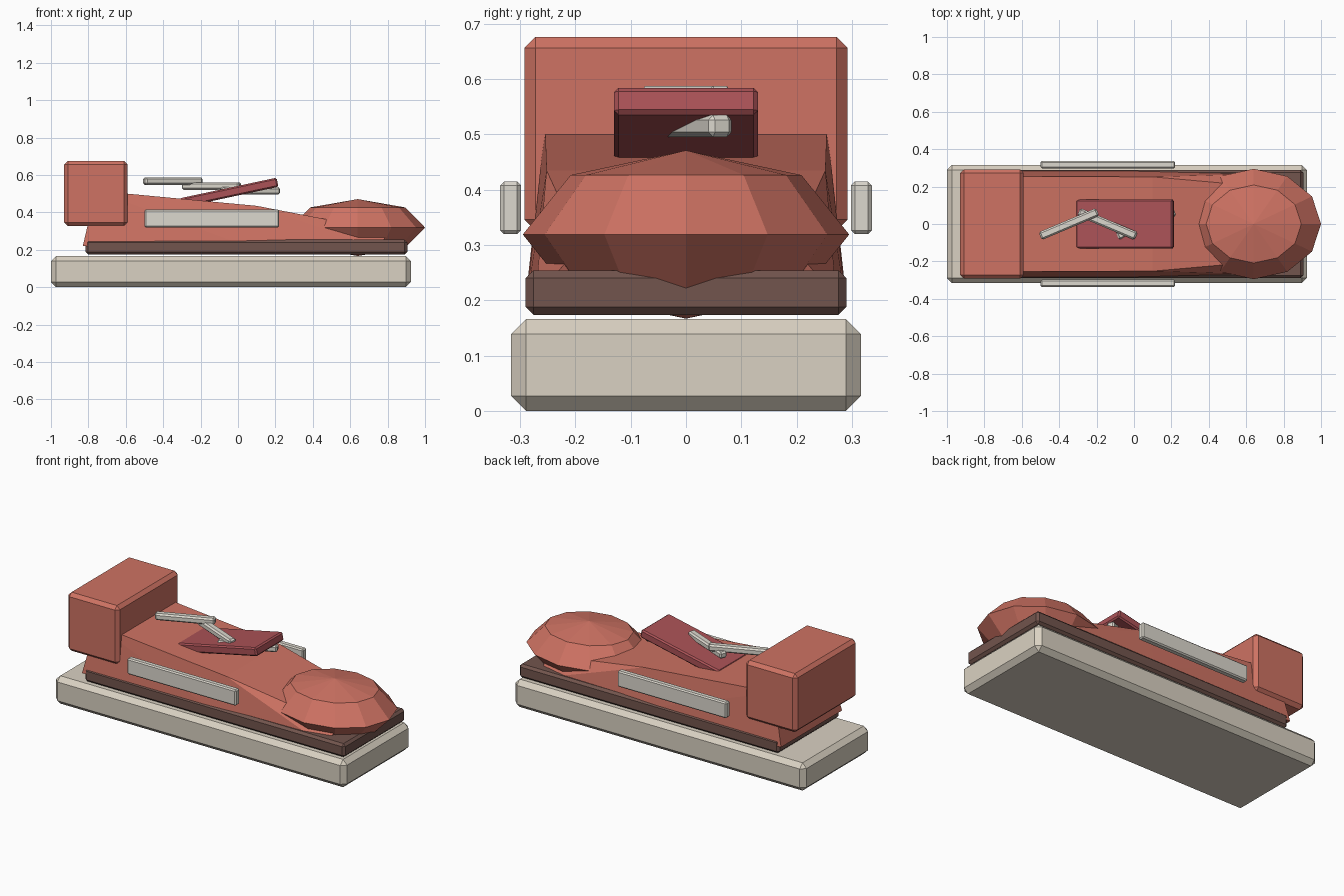
import bpy, bmesh
from math import cos, sin
from mathutils import Matrix, Vector

if "Cube" in bpy.data.objects:
    bpy.data.objects.remove(bpy.data.objects["Cube"])


def material(name, rgb):
    m = bpy.data.materials.new(name)
    m.diffuse_color = (*rgb, 1)
    m.use_nodes = True
    m.node_tree.nodes["Principled BSDF"].inputs["Base Color"].default_value = m.diffuse_color
    return m


CREAM = material("cream", (0.70, 0.64, 0.54))
BROWN = material("brown", (0.17, 0.09, 0.075))
CORAL = material("coral", (0.62, 0.17, 0.125))
RED = material("dark_red", (0.41, 0.085, 0.095))
WHITE = material("off_white", (0.72, 0.69, 0.62))


def add_object(name, bm, mat):
    bmesh.ops.recalc_face_normals(bm, faces=bm.faces)
    mesh = bpy.data.meshes.new(name)
    bm.to_mesh(mesh)
    bm.free()
    mesh.materials.append(mat)
    ob = bpy.data.objects.new(name, mesh)
    bpy.context.collection.objects.link(ob)
    return ob


def box(name, center, size, mat, bevel, rot=(0, 0, 0)):
    bm = bmesh.new()
    bmesh.ops.create_cube(bm, size=1, matrix=Matrix.Diagonal((*size, 1)))
    ob = add_object(name, bm, mat)
    ob.location = center
    ob.rotation_euler = rot
    mod = ob.modifiers.new("chamfer", 'BEVEL')
    mod.width = bevel
    mod.segments = 1
    return ob


# Soles and heel counter
box("outsole", (-0.038, 0, 0.083), (1.924, 0.632, 0.166), CREAM, 0.027)
box("midsole", (0.045, 0, 0.214), (1.72, 0.58, 0.08), BROWN, 0.014)
box("heel_counter", (-0.76, 0, 0.501), (0.34, 0.584, 0.35), CORAL, 0.02)

# Upper: three cross-sections (bottom x, half width, z / top x, half width, z)
sections = [((-0.83, 0.288, 0.22), (-0.76, 0.255, 0.516)),
            ((0.10, 0.288, 0.20), (0.10, 0.252, 0.435)),
            ((0.76, 0.272, 0.205), (0.80, 0.19, 0.30))]
bm = bmesh.new()
rings = []
for (bx, by, bz), (tx, ty, tz) in sections:
    rings.append([bm.verts.new(p) for p in
                  ((bx, -by, bz), (bx, by, bz), (tx, ty, tz), (tx, -ty, tz))])
for a, b in zip(rings, rings[1:]):
    bm.faces.new((a[0], a[1], b[1], b[0]))
    bm.faces.new((a[2], a[3], b[3], b[2]))
    for lo, hi in ((0, 3), (1, 2)):
        bm.faces.new((a[lo], b[lo], a[hi]))
        bm.faces.new((b[lo], b[hi], a[hi]))
bm.faces.new(rings[0])
bm.faces.new(rings[-1])
add_object("upper", bm, CORAL)

# Faceted toe cap
bm = bmesh.new()
bmesh.ops.create_uvsphere(bm, u_segments=12, v_segments=4, radius=1,
                          matrix=Matrix.Diagonal((0.36, 0.295, 0.152, 1)))
toe = add_object("toe_cap", bm, CORAL)
toe.location = (0.64, 0, 0.319)

# Tilted tongue
box("tongue", (-0.048, 0, 0.506), (0.53, 0.26, 0.05), RED, 0.008, (0, -0.21, 0))

# Zigzag laces
for i, (x, z) in enumerate(((-0.348, 0.567), (-0.142, 0.541), (0.065, 0.515))):
    angle = 0.4 if i % 2 == 0 else -0.4
    box(f"lace_{i + 1}", (x, 0, z), (0.333, 0.045, 0.04), WHITE, 0.009,
        (0, 0, angle))

# Side panels
for name, s in (("left", 1), ("right", -1)):
    box(f"side_panel_{name}", (-0.14, s * 0.317, 0.367), (0.72, 0.038, 0.095),
        WHITE, 0.007)
